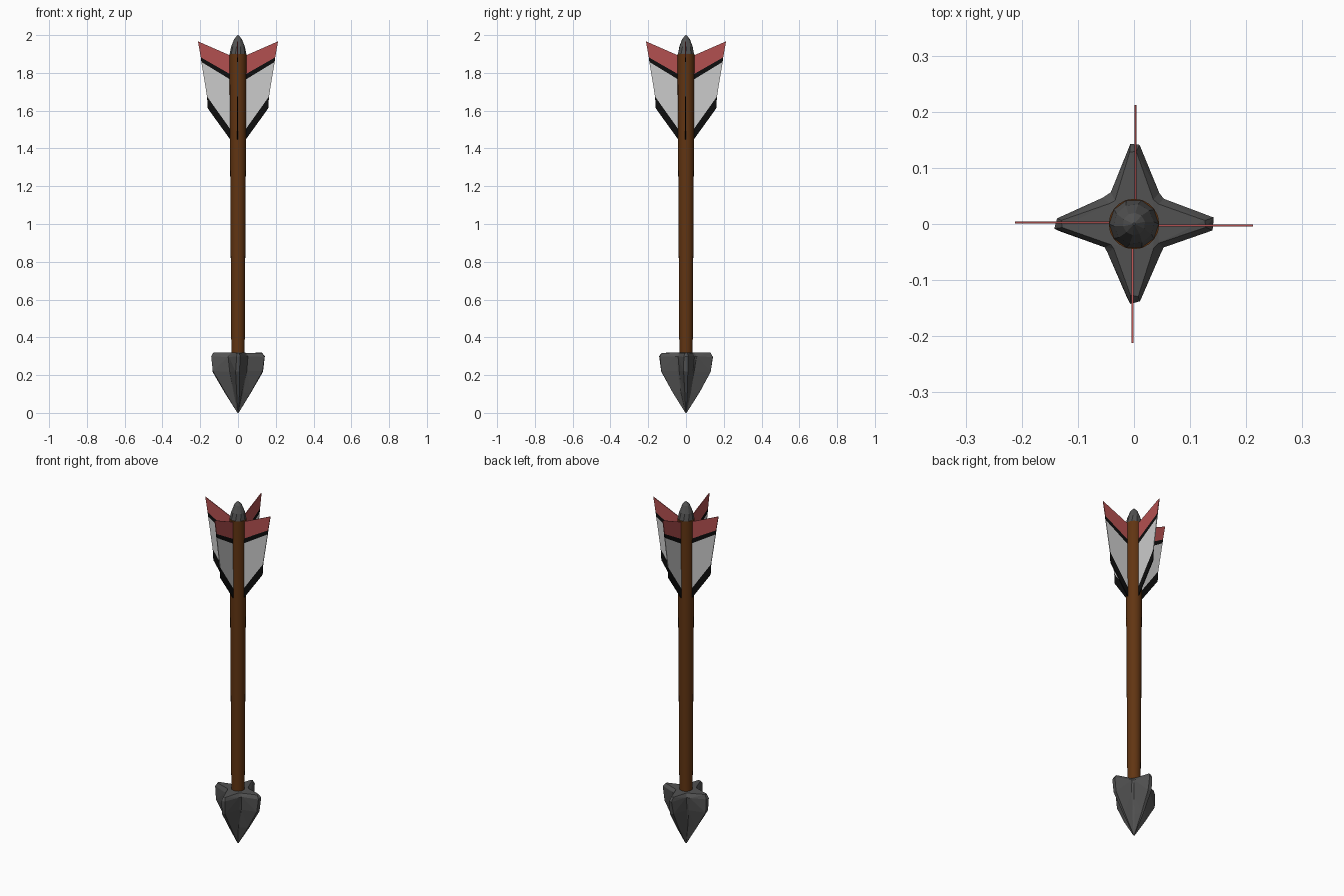
import bpy, bmesh, math, random
from mathutils import Matrix, Vector

if "Cube" in bpy.data.objects:
    bpy.data.objects.remove(bpy.data.objects["Cube"])

random.seed(4)


def material(name, rgb):
    m = bpy.data.materials.new(name)
    m.diffuse_color = (*rgb, 1)
    m.use_nodes = True
    m.node_tree.nodes["Principled BSDF"].inputs["Base Color"].default_value = m.diffuse_color
    return m


wood = material("wood", (0.12, 0.035, 0.006))
stone = material("stone", (0.085, 0.085, 0.085))
white = material("white_feather", (0.55, 0.55, 0.55))
black = material("black_feather", (0.004, 0.004, 0.004))
red = material("red_feather", (0.45, 0.08, 0.08))


def finish(name, bm, mats):
    bmesh.ops.recalc_face_normals(bm, faces=bm.faces)
    me = bpy.data.meshes.new(name)
    bm.to_mesh(me)
    bm.free()
    for m in mats:
        me.materials.append(m)
    ob = bpy.data.objects.new(name, me)
    bpy.context.collection.objects.link(ob)
    return ob


def loft(bm, rings):
    """Skin a list of equal-length point rings, capping both ends."""
    vs = [[bm.verts.new(p) for p in r] for r in rings]
    n = len(vs[0])
    for a, b in zip(vs, vs[1:]):
        for i in range(n):
            j = (i + 1) % n
            bm.faces.new((a[i], a[j], b[j], b[i]))
    bm.faces.new(vs[0])
    bm.faces.new(vs[-1])


def circle(r, z, n, turn=0.0):
    return [(r * math.cos(turn + math.tau * i / n),
             r * math.sin(turn + math.tau * i / n), z) for i in range(n)]


# Slightly tapered wooden shaft
bm = bmesh.new()
loft(bm, [circle(0.035, 0.27, 20), circle(0.045, 1.9, 20)])
shaft = finish("shaft", bm, [wood])
for p in shaft.data.polygons:
    p.use_smooth = len(p.vertices) == 4

# Faceted stone nock cap
bm = bmesh.new()
loft(bm, [circle(0.044, 1.89, 10), circle(0.044, 1.902, 10),
          circle(0.036, 1.94, 10, 0.1), circle(0.02, 1.98, 10, 0.2),
          circle(0.002, 2.0, 10, 0.2)])
finish("nock", bm, [stone])


# Four-pointed stone arrowhead, chipped with small random offsets
def star(tip, valley, z, tip_w, rough):
    pts = []
    for k in range(4):
        rot = Matrix.Rotation(k * math.pi / 2, 3, 'Z')
        for x, y in ((tip, -tip_w), (tip, tip_w),
                     (valley * 1.12, valley * 0.92),
                     (valley * 0.92, valley * 1.12)):
            p = rot @ Vector((x, y, z))
            pts.append([c + random.uniform(-rough, rough) for c in p])
    return pts


bm = bmesh.new()
loft(bm, [star(0.003, 0.002, 0.0, 0.001, 0),
          star(0.07, 0.023, 0.11, 0.007, 0.002),
          star(0.133, 0.041, 0.22, 0.011, 0.003),
          star(0.14, 0.048, 0.298, 0.009, 0.003),
          star(0.128, 0.038, 0.319, 0.006, 0.002)])
bmesh.ops.triangulate(bm, faces=bm.faces[:])
finish("arrowhead", bm, [stone])

# Banded feather fins: (inner z, outer x, outer z) at each band border
borders = [(1.44, 0.160, 1.612), (1.495, 0.164, 1.675), (1.762, 0.194, 1.858),
           (1.79, 0.197, 1.882), (1.89, 0.212, 1.967)]
bands = [0, 1, 0, 2]
for k, side in enumerate(("right", "back", "left", "front")):
    bm = bmesh.new()
    rows = []
    for zi, xo, zo in borders:
        rows.append([bm.verts.new(p) for p in (
            (0.036, -0.0045, zi), (xo, -0.0045, zo),
            (xo, -0.0005, zo), (0.036, -0.0005, zi))])
    for a, b, m in zip(rows, rows[1:], bands):
        for i in range(4):
            j = (i + 1) % 4
            bm.faces.new((a[i], a[j], b[j], b[i])).material_index = m
    bm.faces.new(rows[0]).material_index = 0
    bm.faces.new(rows[-1]).material_index = 2
    bm.transform(Matrix.Rotation(k * math.pi / 2, 4, 'Z'))
    finish("fin_" + side, bm, [black, white, red])
